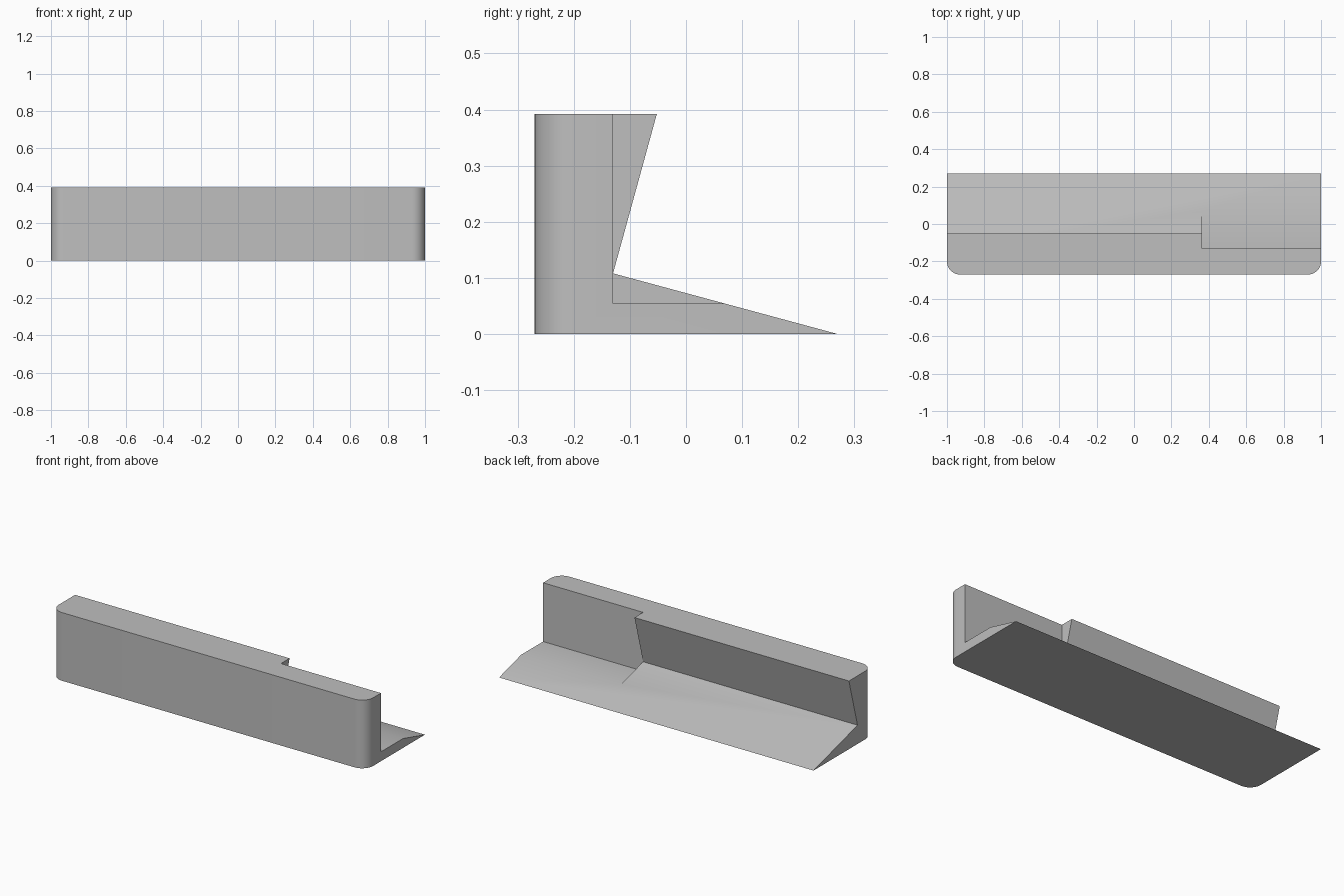
import bpy
import bmesh

if "Cube" in bpy.data.objects:
    bpy.data.objects.remove(bpy.data.objects["Cube"], do_unlink=True)

grey = bpy.data.materials.new("plain_grey")
grey.use_nodes = True
colour = (0.52, 0.52, 0.52, 1)
grey.diffuse_color = colour
grey.node_tree.nodes["Principled BSDF"].inputs["Base Color"].default_value = colour


def extruded(name, profile, x0, x1):
    """Extrude a (y, z) profile along x."""
    bm = bmesh.new()
    face = bm.faces.new([bm.verts.new((x0, y, z)) for y, z in profile])
    grown = bmesh.ops.extrude_face_region(bm, geom=[face])["geom"]
    verts = [v for v in grown if isinstance(v, bmesh.types.BMVert)]
    bmesh.ops.translate(bm, verts=verts, vec=(x1 - x0, 0, 0))
    bmesh.ops.recalc_face_normals(bm, faces=bm.faces)
    mesh = bpy.data.meshes.new(name)
    bm.to_mesh(mesh)
    bm.free()
    mesh.materials.append(grey)
    obj = bpy.data.objects.new(name, mesh)
    bpy.context.collection.objects.link(obj)
    return obj


FRONT, BACK, INNER, LIP, TOP = -0.27, 0.27, -0.13, -0.052, 0.392

# Angled bracket: upright wall with a wedge-shaped foot behind it
bracket = extruded("angled_bracket",
                   [(FRONT, 0), (BACK, 0), (INNER, 0.108), (LIP, TOP), (FRONT, TOP)],
                   -1, 1)

# Rounded upright corners at both ends of the front
bm = bmesh.new()
bm.from_mesh(bracket.data)
corners = [e for e in bm.edges if all(v.co.y < FRONT + 0.01 for v in e.verts)
           and abs(e.verts[0].co.z - e.verts[1].co.z) > 0.1]
bmesh.ops.bevel(bm, geom=corners, offset=0.07, offset_type='OFFSET',
                segments=10, profile=0.5, affect='EDGES')
bm.to_mesh(bracket.data)
bm.free()

# Square notch through the left end
cutter = extruded("notch_cutter",
                  [(INNER, 0.054), (0.5, 0.054), (0.5, 0.6), (INNER, 0.6)], 0.364, 1.2)
cutter.hide_render = True
notch = bracket.modifiers.new("notch", 'BOOLEAN')
notch.operation = 'DIFFERENCE'
notch.solver = 'EXACT'
notch.object = cutter

bpy.ops.object.select_all(action='DESELECT')
bpy.context.view_layer.objects.active = bracket
bracket.select_set(True)
bpy.ops.object.modifier_apply(modifier=notch.name)
bpy.data.objects.remove(cutter, do_unlink=True)
bpy.ops.object.shade_smooth_by_angle()
